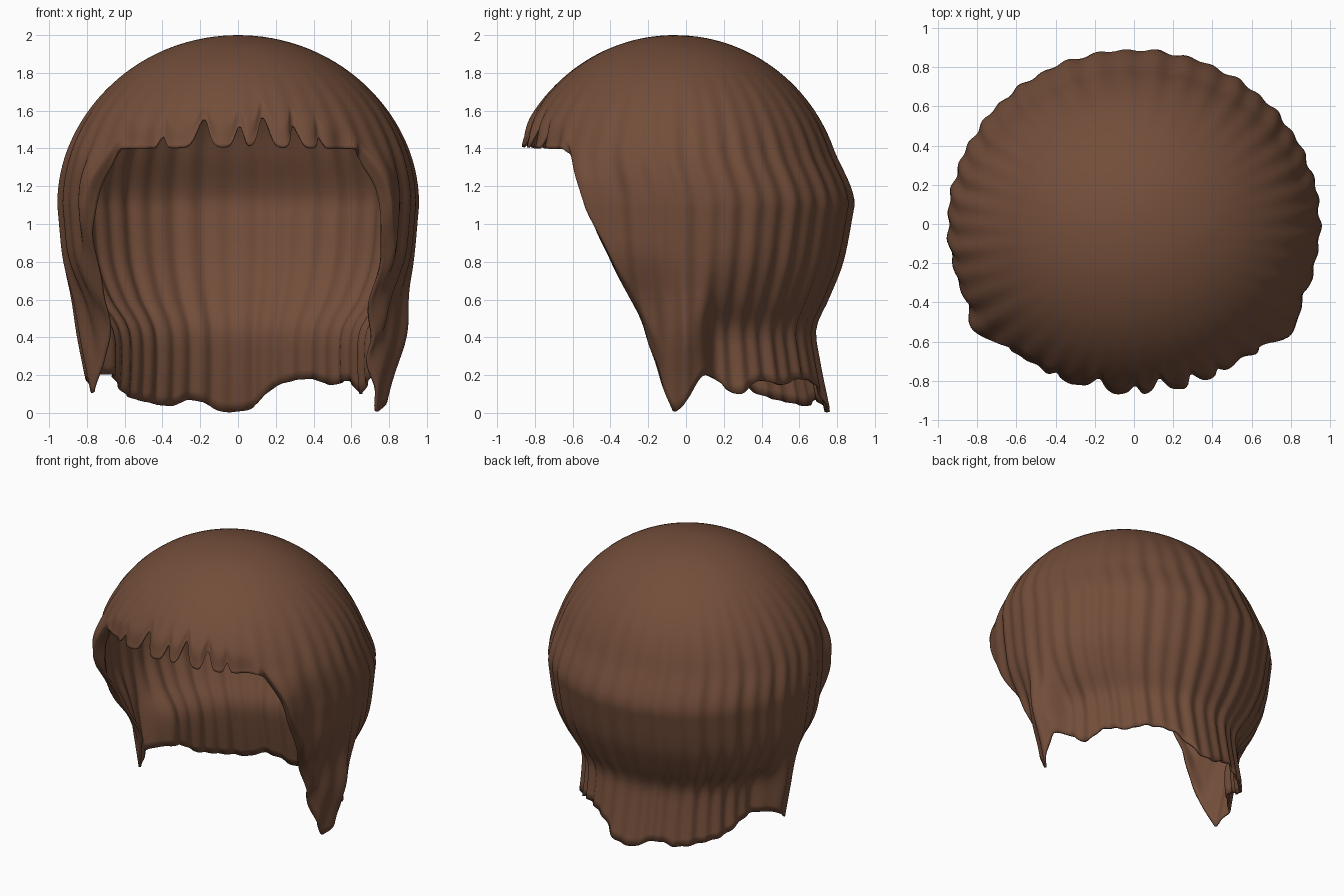
import bpy
import bmesh
import math

COLUMNS, ROWS = 400, 60

cube = bpy.data.objects.get("Cube")
if cube:
    bpy.data.objects.remove(cube, do_unlink=True)


def smooth(value):
    """Ease from 0 to 1."""
    value = max(0.0, min(1.0, value))
    return value * value * (3 - 2 * value)


def bump(value):
    """Bell curve of height 1."""
    return math.exp(-value * value)


def spline(points, at):
    """Smooth curve through sorted (position, value) points."""
    if at <= points[0][0]:
        return points[0][1]
    if at >= points[-1][0]:
        return points[-1][1]
    i = next(k for k in range(len(points) - 1) if at <= points[k + 1][0])

    def slope(k):
        before, after = points[max(k - 1, 0)], points[min(k + 1, len(points) - 1)]
        return (after[1] - before[1]) / (after[0] - before[0])

    (start, low), (end, high) = points[i], points[i + 1]
    span = end - start
    t = (at - start) / span
    blend = t * t * (3 - 2 * t)
    lean = slope(i) * t * (1 - t) ** 2 - slope(i + 1) * t * t * (1 - t)
    return low + (high - low) * blend + lean * span


# Half-widths by height: side locks, side of the nape, and depth of the nape
LOCK = [(0, .77), (.2, .81), (.4, .85), (.6, .88), (.8, .92), (1.1, .95)]
NAPE_SIDE = [(0, .72), (.3, .7), (.45, .72), (.6, .83), (.8, .915), (1.1, .95)]
NAPE_DEPTH = [(0, .76), (.3, .7), (.45, .685), (.6, .75), (.8, .83), (1.1, .89)]

# Slanted face opening: angle from the front against hem height
OPENING = [(45, 1.4), (48, 1.35), (52, 1.2), (55, 1), (60, .8), (65, .6),
           (71, .4), (78, .2), (85, 0)]
# Uneven hem from the left tip round the back to the right tip
BACK_HEM = [(85, 0), (90, .06), (98, .2), (112, .1), (122, .17), (135, .15),
            (145, .18), (156, .17), (165, .13), (174, .03), (180, .01),
            (187, .01), (196, .06), (203, .07), (209, .04), (219, .05),
            (238, .1), (250, .19), (262, .2), (270, .15), (275, .1)]
# Gaps between fringe strands: angle, height, width
GAPS = [(-28, .06, 1.5), (-13, .15, 3), (.5, .11, 2), (9.5, .16, 2.6),
        (21, .12, 2), (30.5, .06, 1.2)]


def hem_height(angle):
    turn = angle if angle <= 180 else angle - 360
    away = abs(turn)
    if away <= 45:
        return 1.41 - .01 * away / 45 + sum(h * bump((turn - a) / w) for a, h, w in GAPS)
    if away <= 85:
        height = spline(OPENING, away)
        return height if turn > 0 else max(height, height * .93 + .1)
    return spline(BACK_HEM, angle)


def surface_point(angle, t):
    """Point on the hair, t running from the crown to the hem."""
    z = 2 - (2 - hem_height(angle)) * t ** 1.6
    turn = angle if angle <= 180 else angle - 360
    away, a = abs(turn), math.radians(angle)
    centre = -.06 * smooth((z - 1.1) / .3)
    if z > 1.1:
        dome = math.sqrt(max(0, 1 - ((z - 1.1) / .9) ** 2))
        width, depth = .95 * dome, .89 * dome
    else:
        lock = spline(LOCK, z)
        if turn > 0:
            lock += .035 * bump((z - .42) / .2)
        behind = smooth((away - 93) / 12)
        width = lock + (spline(NAPE_SIDE, z) - lock) * behind
        depth = spline(NAPE_DEPTH, z)
        # front of each lock tucks toward the face
        width *= 1 - .1 * smooth((.9 - z) / .5) * smooth((92 - away) / 18)
    # full edge beside the face, rolled inward at the rim
    scale = 1 + .05 * bump((away - 55) / 6) * smooth((1.45 - z) / .25)
    beside = smooth((away - 44) / 6) * smooth((82 - away) / 8)
    scale -= .07 * smooth((t - .94) / .06) * beside
    # fringe ends turn under
    scale -= .03 * smooth((t - .85) / .15) * smooth((46 - away) / 6)
    # combed strands grow stronger away from the crown
    strands = math.sin(42 * a + 1.2 * math.sin(3 * a)) + .5 * math.sin(25 * a + 1)
    scale += .007 * strands * smooth((1.95 - z) / .7) * (1 + .5 * smooth((1 - z) / .6))
    return (width * scale * math.sin(a), centre - depth * scale * math.cos(a), z)


# Hair shell: rings of quads below a crown fan
bm = bmesh.new()
crown = bm.verts.new((0, -.06, 2))
rings = [[bm.verts.new(surface_point(360 * c / COLUMNS, r / ROWS))
          for c in range(COLUMNS)] for r in range(1, ROWS + 1)]
for c in range(COLUMNS):
    n = (c + 1) % COLUMNS
    bm.faces.new((crown, rings[0][c], rings[0][n]))
    for upper, lower in zip(rings, rings[1:]):
        bm.faces.new((upper[c], lower[c], lower[n], upper[n]))
bm.normal_update()
mesh = bpy.data.meshes.new("hair")
bm.to_mesh(mesh)
bm.free()
hair = bpy.data.objects.new("hair", mesh)
bpy.context.collection.objects.link(hair)

# Brown hair colour
brown = bpy.data.materials.new("hair brown")
brown.use_nodes = True
colour = (.17, .075, .042, 1)
brown.diffuse_color = colour
brown.node_tree.nodes["Principled BSDF"].inputs["Base Color"].default_value = colour
mesh.materials.append(brown)

# Thin shell and smooth shading
shell = hair.modifiers.new("thickness", 'SOLIDIFY')
shell.thickness = .015
shell.offset = -1
bpy.ops.object.select_all(action='DESELECT')
hair.select_set(True)
bpy.context.view_layer.objects.active = hair
bpy.ops.object.shade_smooth_by_angle(angle=math.radians(60))
